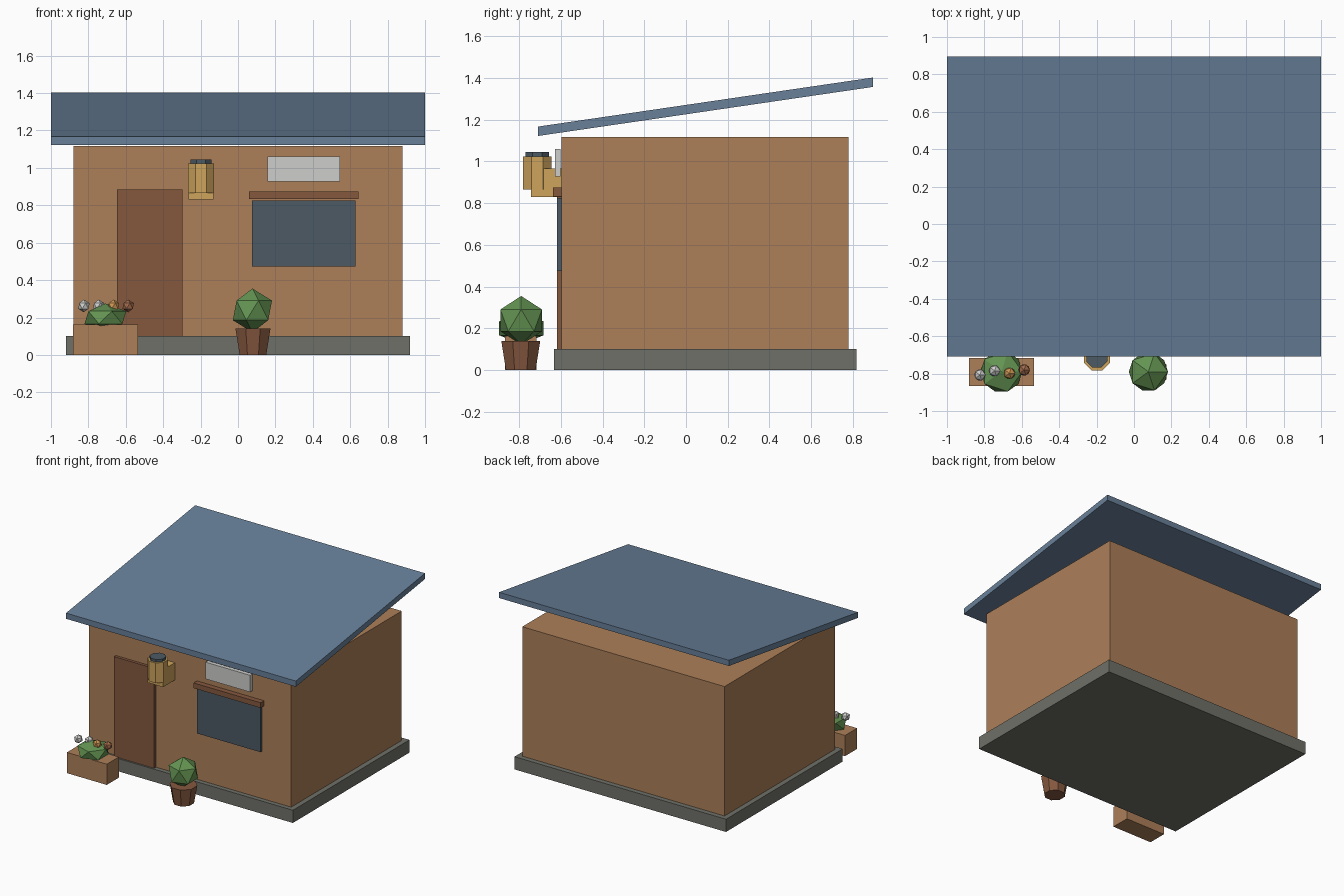
import bpy, bmesh, math
from mathutils import Matrix, Vector

if "Cube" in bpy.data.objects:
    bpy.data.objects.remove(bpy.data.objects["Cube"])


def material(name, r, g, b):
    def lin(c):
        c /= 255
        return c / 12.92 if c <= 0.04045 else ((c + 0.055) / 1.055) ** 2.4
    m = bpy.data.materials.new(name)
    m.diffuse_color = (lin(r), lin(g), lin(b), 1)
    m.use_nodes = True
    m.node_tree.nodes["Principled BSDF"].inputs["Base Color"].default_value = m.diffuse_color
    return m


CLAY = material("clay wall", 172, 127, 89)
STONE = material("grey stone", 112, 112, 105)
SLATE = material("slate blue roof", 104, 128, 153)
WOOD = material("brown wood", 133, 88, 63)
GLASS = material("dark glass", 76, 90, 100)
GOLD = material("golden", 206, 164, 92)
WHITE = material("off white", 205, 205, 203)
GREEN = material("leaf green", 100, 148, 82)
ORANGE = material("orange petal", 206, 150, 84)
RUST = material("rust petal", 165, 108, 76)


def finish(name, bm, mat):
    bmesh.ops.recalc_face_normals(bm, faces=bm.faces)
    mesh = bpy.data.meshes.new(name)
    bm.to_mesh(mesh)
    bm.free()
    mesh.materials.append(mat)
    ob = bpy.data.objects.new(name, mesh)
    bpy.context.collection.objects.link(ob)
    return ob


def box(name, mat, x, y, z):
    """Box from (min, max) ranges."""
    bm = bmesh.new()
    bmesh.ops.create_cube(bm, size=1)
    for v in bm.verts:
        v.co = Vector([(r[0] + r[1]) / 2 + c * (r[1] - r[0])
                       for r, c in zip((x, y, z), v.co)])
    return finish(name, bm, mat)


def octagon(name, mat, x, y, z, r_low, r_high):
    """Eight-sided tapered column with flats facing the axes."""
    bm = bmesh.new()
    place = Matrix.Translation((x, y, sum(z) / 2)) @ Matrix.Rotation(math.pi / 8, 4, 'Z')
    bmesh.ops.create_cone(bm, cap_ends=True, segments=8, radius1=r_low,
                          radius2=r_high, depth=z[1] - z[0], matrix=place)
    return finish(name, bm, mat)


def blob(name, mat, centre, radius, squash=1):
    """Low-poly icosahedron for foliage and flowers."""
    bm = bmesh.new()
    place = Matrix.Translation(centre) @ Matrix.Diagonal((1, 1, squash, 1))
    bmesh.ops.create_icosphere(bm, subdivisions=1, radius=radius, matrix=place)
    return finish(name, bm, mat)


# Building
box("plinth", STONE, (-.92, .92), (-.632, .817), (0, .1))
box("walls", CLAY, (-.88, .88), (-.596, .778), (.1, 1.118))

# Sloping roof slab with vertical ends
bm = bmesh.new()
side = [(-.709, 1.122), (.896, 1.357), (.896, 1.402), (-.709, 1.167)]
face = bm.faces.new([bm.verts.new((-1, y, z)) for y, z in side])
out = bmesh.ops.extrude_face_region(bm, geom=[face])
bmesh.ops.translate(bm, vec=(2, 0, 0),
                    verts=[g for g in out["geom"] if isinstance(g, bmesh.types.BMVert)])
bmesh.ops.recalc_face_normals(bm, faces=bm.faces)
if len(bm.faces) < 6:  # keep the slab closed
    bmesh.ops.holes_fill(bm, edges=bm.edges)
finish("roof", bm, SLATE)

# Front wall fittings
box("door", WOOD, (-.646, -.296), (-.619, -.59), (.1, .885))
box("window", GLASS, (.076, .628), (-.619, -.59), (.474, .825))
box("window_lintel", WOOD, (.06, .644), (-.638, -.59), (.833, .874))
box("blank_sign", WHITE, (.157, .546), (-.629, -.601), (.928, 1.06))

# Wall lantern
box("lantern_bracket", GOLD, (-.265, -.131), (-.744, -.59), (.83, .966))
octagon("lantern_body", GOLD, -.198, -.713, (.866, 1.024), .075, .075)
octagon("lantern_cap", GLASS, -.198, -.713, (1.02, 1.044), .06, .06)

# Potted shrub
octagon("pot", WOOD, .08, -.792, (0, .14), .077, .101)
blob("shrub", GREEN, (.077, -.79, .238), .117)

# Flower planter
box("planter", CLAY, (-.882, -.535), (-.867, -.717), (0, .163))
blob("planter_foliage", GREEN, (-.709, -.789, .2), .125, .6)
for i, (mat, y) in enumerate([(WHITE, -.807), (WHITE, -.785), (ORANGE, -.798), (RUST, -.78)]):
    blob(f"flower_{i + 1}", mat, (-.824 + i * .079, y, .262), .034)
